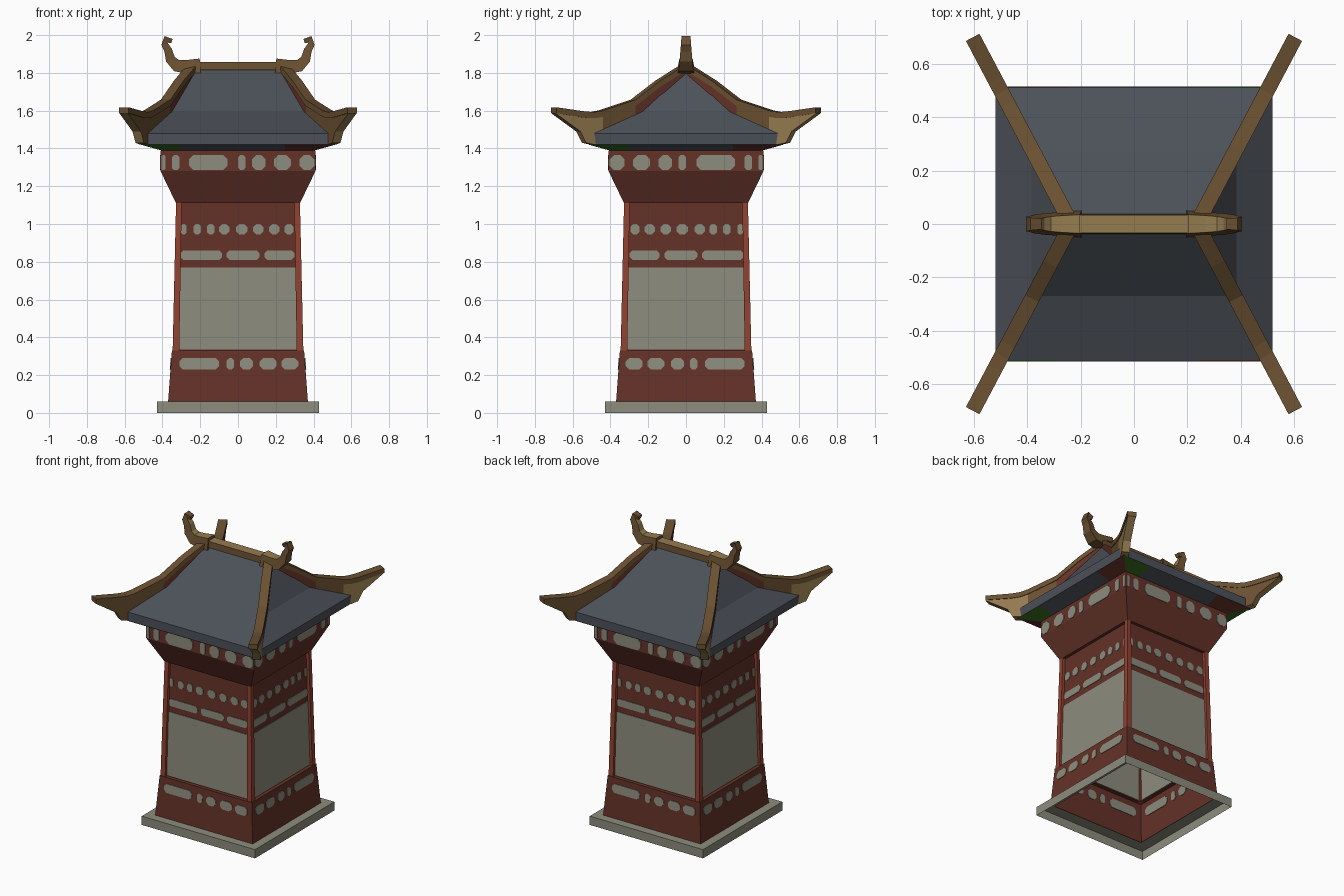
import bpy, bmesh, math
from mathutils import Vector, Matrix

if "Cube" in bpy.data.objects:
    bpy.data.objects.remove(bpy.data.objects["Cube"])


def material(name, r, g, b):
    m = bpy.data.materials.new(name)
    lin = [((c / 255 + 0.055) / 1.055) ** 2.4 for c in (r, g, b)]
    m.diffuse_color = (*lin, 1)
    m.use_nodes = True
    m.node_tree.nodes["Principled BSDF"].inputs["Base Color"].default_value = m.diffuse_color
    return m


NAMES = ["stone", "dark_red", "post_red", "slate", "brown", "tan", "green"]
RGB = [(140, 140, 125), (100, 50, 40), (146, 66, 49), (76, 81, 89),
       (106, 80, 49), (150, 124, 80), (52, 104, 28)]
MATS = [material(n, *c) for n, c in zip(NAMES, RGB)]
STONE, DARK_RED, POST_RED, SLATE, BROWN, TAN, GREEN = range(7)


def finish(name, bm):
    bmesh.ops.recalc_face_normals(bm, faces=bm.faces)
    me = bpy.data.meshes.new(name)
    bm.to_mesh(me)
    bm.free()
    for m in MATS:
        me.materials.append(m)
    ob = bpy.data.objects.new(name, me)
    bpy.context.collection.objects.link(ob)
    return ob


def loft(bm, rings, mat, caps=True, rule=None):
    """Skin a list of point rings; rule(segment, side) may choose the colour."""
    vs = [[bm.verts.new(p) for p in r] for r in rings]
    n = len(rings[0])
    for s in range(len(vs) - 1):
        for i in range(n):
            j = (i + 1) % n
            f = bm.faces.new((vs[s][i], vs[s][j], vs[s + 1][j], vs[s + 1][i]))
            f.material_index = rule(s, i) if rule else mat
    if caps:
        for r in (vs[0], vs[-1]):
            bm.faces.new(r).material_index = mat


def rect(hx, hy, z):
    return [(-hx, -hy, z), (hx, -hy, z), (hx, hy, z), (-hx, hy, z)]


# Plinth and tower walls: open-bottomed square shells
bm = bmesh.new()
loft(bm, [rect(h, h, z) for h, z in ((.43, 0), (.43, .06), (.35, .06))], STONE, False)
finish("plinth", bm)

WALL = [(.37, .06), (.35, .33), (.325, .33), (.308, 1.11), (.328, 1.11), (.41, 1.28), (.41, 1.39)]
bm = bmesh.new()
loft(bm, [rect(h, h, z) for h, z in WALL], DARK_RED, False)
finish("tower_walls", bm)


def wall_depth(z, seg):
    (h0, z0), (h1, z1) = WALL[seg], WALL[seg + 1]
    return h0 + (h1 - h0) * (z - z0) / (z1 - z0)


# Tapered corner posts
bm = bmesh.new()
for sx in (-1, 1):
    for sy in (-1, 1):
        loft(bm, [[(sx * a, sy * b, z) for a, b in ((o, o), (i, o), (i, i), (o, i))]
                  for o, i, z in ((.346, .311, .33), (.328, .298, 1.11))], POST_RED)
finish("corner_posts", bm)

# Stone inlays on the walls: wall segment, z range, x ranges
ROWS = [
    (0, .23, .29, [(-.31, -.10), (-.06, -.02), (.01, .08), (.115, .205), (.23, .32)]),
    (2, .81, .86, [(-.305, -.085), (-.06, .115), (.14, .298)]),
    (2, .945, 1.0, [(-.302, -.272), (-.235, -.195), (-.165, -.125), (-.10, -.045),
                    (-.01, .05), (.08, .135), (.165, .22), (.245, .294)]),
    (5, 1.285, 1.365, [(-.405, -.385), (-.35, -.31), (-.26, -.055), (0, .04),
                       (.075, .145), (.19, .28), (.325, .405)]),
]


def plate(bm, rot, mirror, seg, x0, x1, z0, z1, chamfer):
    c = min(x1 - x0, z1 - z0) * chamfer
    pts = [(x0 + c, z0), (x1 - c, z0), (x1, z0 + c), (x1, z1 - c),
           (x1 - c, z1), (x0 + c, z1), (x0, z1 - c), (x0, z0 + c)]
    loft(bm, [[rot @ Vector((x * mirror, -wall_depth(z, seg) + off, z)) for x, z in pts]
              for off in (.004, -.004)], STONE)


panels, inlays = bmesh.new(), bmesh.new()
soffit = bmesh.new()
for k in range(4):
    rot = Matrix.Rotation(k * math.pi / 2, 3, 'Z')
    mirror = -1 if k % 2 else 1
    plate(panels, rot, 1, 2, -.312, .312, .335, .77, .01)
    for seg, z0, z1, spans in ROWS:
        for x0, x1 in spans:
            plate(inlays, rot, mirror, seg, x0, x1, z0, z1, .3)
    # Soffit strip under each eave: green, slate, dark red
    xs_out, xs_in = (-.515, -.3, .25, .515), (-.40, -.3, .25, .40)
    for i, m in enumerate((GREEN, SLATE, DARK_RED)):
        q = [(xs_out[i], -.515, 1.42), (xs_out[i + 1], -.515, 1.42),
             (xs_in[i + 1], -.40, 1.388), (xs_in[i], -.40, 1.388)]
        f = soffit.faces.new([soffit.verts.new(rot @ Vector(p)) for p in q])
        f.material_index = m
finish("wall_panels", panels)
finish("wall_inlays", inlays)
bmesh.ops.remove_doubles(soffit, verts=soffit.verts, dist=.0005)
finish("eave_soffit", soffit)

# Two-pitch hipped roof with a vertical fascia
bm = bmesh.new()
loft(bm, [rect(.515, .512, 1.42), rect(.52, .512, 1.48), rect(.385, .27, 1.595),
          rect(.24, .004, 1.835)], SLATE, False)
finish("hipped_roof", bm)

# Hip ridges with upswept tails: distance in y, top z, bottom z
HIP = [(.0, 1.85, 1.78), (.15, 1.755, 1.68), (.28, 1.655, 1.56), (.45, 1.598, 1.47),
       (.495, 1.59, 1.42), (.54, 1.592, 1.43), (.57, 1.596, 1.49), (.70, 1.615, 1.585)]
along = Vector((.37, .70, 0)).normalized()
across = Vector((along.y, -along.x, 0)) * .025


def hip_rule(s, i):
    if i == 0:                       # top
        return BROWN
    if i == 2:                       # underside
        return TAN
    if s < 2:                        # upper sides
        return DARK_RED
    return TAN if i == 3 and s > 2 else BROWN


bm = bmesh.new()
for sx in (-1, 1):
    for sy in (-1, 1):
        rings = []
        for y, top, bot in HIP:
            c = Vector((.235 + .37 * y / .70, y, 0))
            ring = [c + across + Vector((0, 0, top)), c - across + Vector((0, 0, top)),
                    c - across + Vector((0, 0, bot)), c + across + Vector((0, 0, bot))]
            # brown cap along the top edge of each side
            rings.append([(p.x * sx, p.y * sy, p.z) for p in ring])
        loft(bm, rings, BROWN, True, hip_rule)
        # thin brown capping over the hip
        cap = []
        for y, top, bot in HIP:
            c = Vector((.235 + .37 * y / .70, y, 0))
            low = max(top - .03, bot + .002)
            cap.append([((c + across * w).x * sx, (c + across * w).y * sy, z)
                        for w, z in ((1.15, top + .003), (-1.15, top + .003), (-1.15, low), (1.15, low))])
        loft(bm, cap, BROWN)
finish("hip_ridges", bm)

# Main ridge beam
bm = bmesh.new()
loft(bm, [[(x, -.037, 1.815), (x, .037, 1.815), (x, .034, 1.857), (x, -.034, 1.857)]
          for x in (-.22, .22)], BROWN, True, lambda s, i: TAN if i == 2 else BROWN)
finish("main_ridge", bm)

# Curled finials: path x, z, half thickness, half width
HORN = [(.20, 1.838, .038, .05), (.27, 1.832, .036, .045), (.325, 1.838, .032, .04),
        (.358, 1.872, .026, .034), (.37, 1.92, .021, .03), (.388, 1.952, .018, .027),
        (.382, 1.978, .018, .024), (.35, 1.968, .012, .02)]
bm = bmesh.new()
for sx in (-1, 1):
    rings = []
    for i, (x, z, t, w) in enumerate(HORN):
        a, b = HORN[max(i - 1, 0)], HORN[min(i + 1, len(HORN) - 1)]
        d = Vector((b[0] - a[0], b[1] - a[1])).normalized()
        nx, nz = -d.y * t, d.x * t
        rings.append([(sx * (x + nx), -w * .7, z + nz), (sx * (x + nx), w * .7, z + nz),
                      (sx * (x - nx), w, z - nz), (sx * (x - nx), -w, z - nz)])
    loft(bm, rings, BROWN, True, lambda s, i: TAN if i == 0 else BROWN)
finish("ridge_finials", bm)
